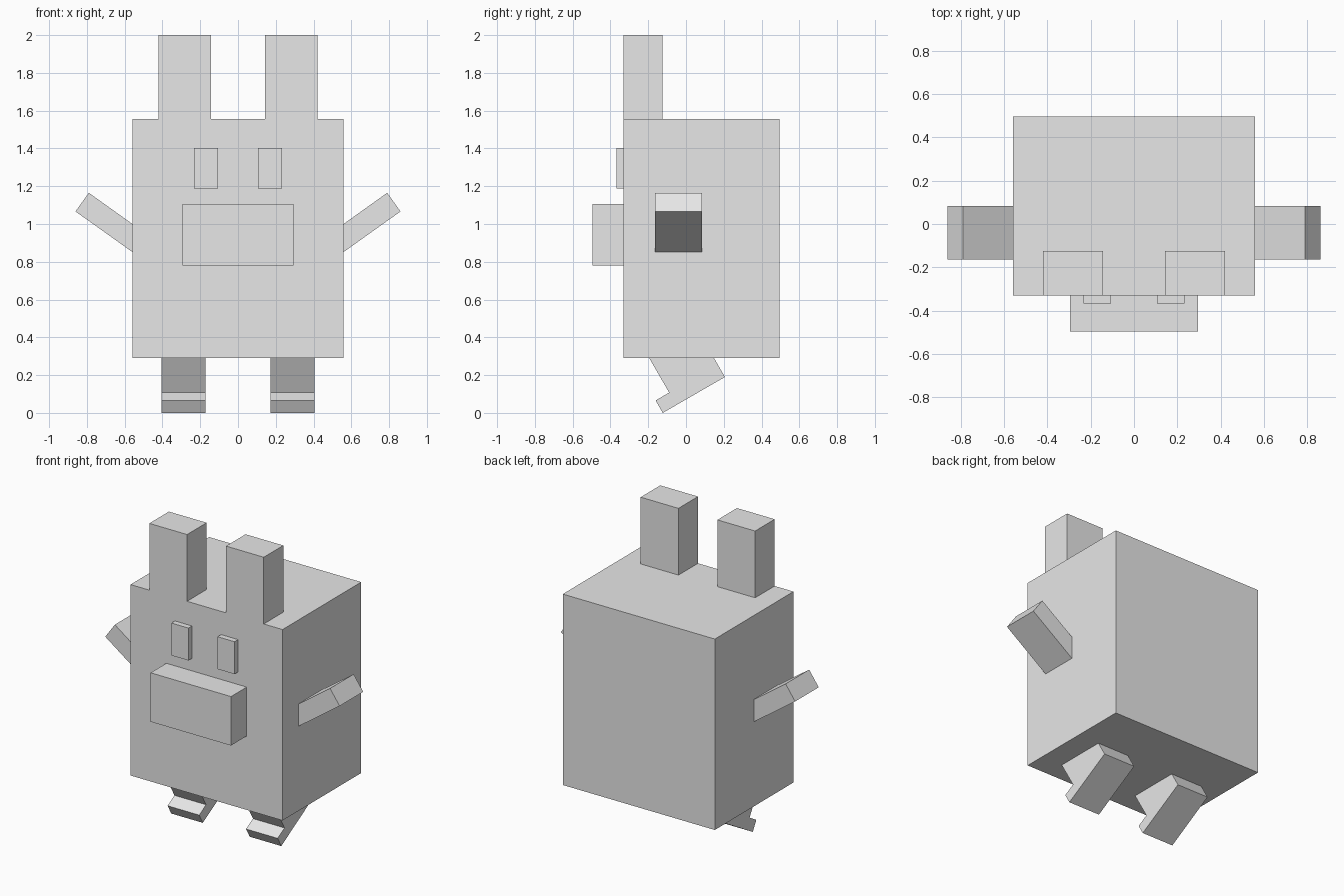
import bpy, bmesh
from math import radians, sin, cos
from mathutils import Vector

cube = bpy.data.objects.get("Cube")
if cube:
    bpy.data.objects.remove(cube, do_unlink=True)

grey = bpy.data.materials.new("light grey")
grey.use_nodes = True
colour = (0.8, 0.8, 0.8, 1)
grey.diffuse_color = colour
grey.node_tree.nodes["Principled BSDF"].inputs["Base Color"].default_value = colour


def prism(name, profile, offset):
    """Extrude a closed outline of 3D points by an offset vector."""
    bm = bmesh.new()
    face = bm.faces.new([bm.verts.new(p) for p in profile])
    result = bmesh.ops.extrude_face_region(bm, geom=[face])
    verts = [g for g in result["geom"] if isinstance(g, bmesh.types.BMVert)]
    bmesh.ops.translate(bm, vec=Vector(offset), verts=verts)
    bmesh.ops.recalc_face_normals(bm, faces=bm.faces)
    mesh = bpy.data.meshes.new(name)
    bm.to_mesh(mesh)
    bm.free()
    mesh.materials.append(grey)
    obj = bpy.data.objects.new(name, mesh)
    bpy.context.collection.objects.link(obj)
    return obj


def box(name, x, y, z):
    base = [(x[0], y[0], z[0]), (x[1], y[0], z[0]),
            (x[1], y[1], z[0]), (x[0], y[1], z[0])]
    return prism(name, base, (0, 0, z[1] - z[0]))


# Body and muzzle
FRONT, TOP = -0.33, 1.557
box("body", (-0.558, 0.558), (FRONT, 0.495), (0.29, TOP))
box("muzzle", (-0.295, 0.295), (-0.495, FRONT), (0.78, 1.105))

# Arm axis and leg axis, both tilted
arm_along = Vector((cos(radians(35.5)), 0, sin(radians(35.5))))
arm_down = Vector((arm_along.z, 0, -arm_along.x))
leg_up = Vector((0, -0.5, 0.866))
sole = Vector((0, 0.866, 0.5))

for side, s in (("left", 1), ("right", -1)):
    def span(a, b):
        return sorted((s * a, s * b))

    # Ears stand flush with the face, eyes are thin raised blocks
    box(side + "_ear", span(0.143, 0.42), (FRONT, -0.125), (TOP, 2.0))
    box(side + "_eye", span(0.107, 0.232), (-0.367, FRONT), (1.188, 1.403))

    # Arm, its root hidden in the body
    tip = Vector((0.79, -0.163, 1.165))
    low = tip + arm_down * 0.121
    root = arm_along * 0.42
    outline = [tip, low, low - root, tip - root]
    prism(side + "_arm", [(s * p.x, p.y, p.z) for p in outline], (0, 0.247, 0))

    # Leg with a toe, tilted forward, its top hidden in the body
    toe = Vector((s * 0.172, -0.123, 0))
    heel = toe + sole * 0.38
    toe_top = toe + leg_up * 0.076
    ankle = toe_top + sole * 0.083
    outline = [toe, heel, heel + leg_up * 0.34, ankle + leg_up * 0.264, ankle, toe_top]
    prism(side + "_leg", outline, (s * 0.232, 0, 0))
